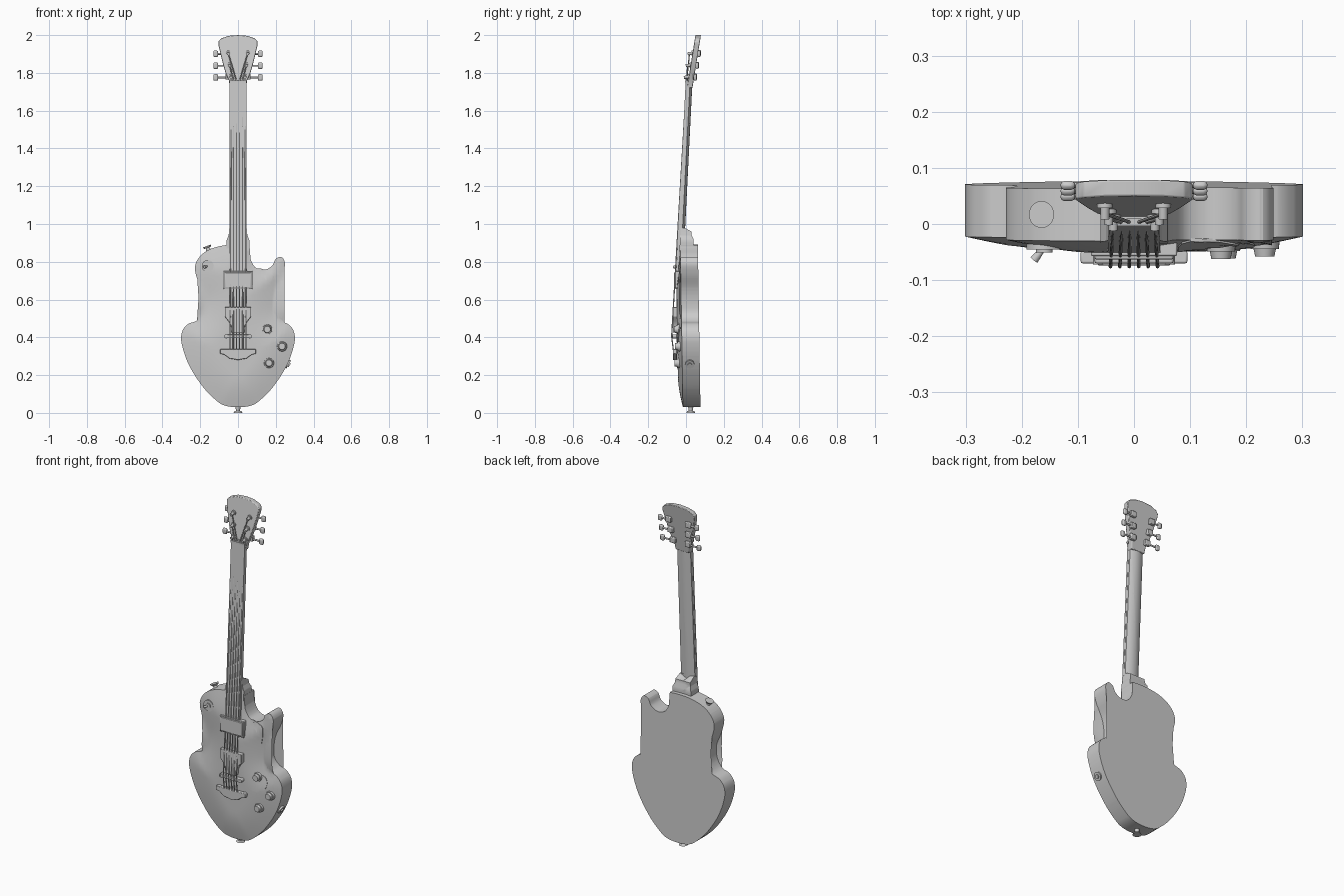
import bpy, bmesh, math
from mathutils import Vector, Matrix
from mathutils.geometry import intersect_point_line

if "Cube" in bpy.data.objects:
    bpy.data.objects.remove(bpy.data.objects["Cube"])

grey = bpy.data.materials.new("plain_grey")
grey.use_nodes = True
grey.diffuse_color = (0.6, 0.6, 0.6, 1)
grey.node_tree.nodes["Principled BSDF"].inputs["Base Color"].default_value = (0.6, 0.6, 0.6, 1)


def finish(name, bm, bevel=0):
    bmesh.ops.recalc_face_normals(bm, faces=bm.faces[:])
    mesh = bpy.data.meshes.new(name)
    bm.to_mesh(mesh)
    bm.free()
    obj = bpy.data.objects.new(name, mesh)
    bpy.context.collection.objects.link(obj)
    mesh.materials.append(grey)
    bpy.ops.object.select_all(action='DESELECT')
    obj.select_set(True)
    bpy.context.view_layer.objects.active = obj
    bpy.ops.object.shade_smooth_by_angle(angle=math.radians(35))
    if bevel:
        mod = obj.modifiers.new("soft_edges", 'BEVEL')
        mod.width, mod.segments = bevel, 2
    return obj


def smooth_loop(pts, steps=5):
    # closed Catmull-Rom curve through the points
    out, n = [], len(pts)
    for i in range(n):
        a, b, c, d = (Vector(pts[(i + k) % n]) for k in (-1, 0, 1, 2))
        for s in range(steps):
            t = s / steps
            out.append(0.5 * (2 * b + (c - a) * t + (2 * a - 5 * b + 4 * c - d) * t ** 2
                              + (3 * b - a - 3 * c + d) * t ** 3))
    return out


def panel(name, outline, front, back, grid=0, bevel=0):
    # x-z outline given thickness between two depth functions
    bm = bmesh.new()
    bm.faces.new([bm.verts.new((p[0], 0, p[1])) for p in outline])
    if grid:
        bmesh.ops.triangulate(bm, faces=bm.faces[:])
        for axis in (0, 2):
            vals = [v.co[axis] for v in bm.verts]
            normal = Vector((axis == 0, 0, axis == 2))
            for k in range(math.ceil(min(vals) / grid), math.ceil(max(vals) / grid)):
                bmesh.ops.bisect_plane(bm, geom=bm.verts[:] + bm.edges[:] + bm.faces[:],
                                       plane_co=normal * k * grid, plane_no=normal)
    verts = bm.verts[:]
    rim = [e for e in bm.edges if e.is_boundary]
    vmap = bmesh.ops.duplicate(bm, geom=verts + bm.edges[:] + bm.faces[:])["vert_map"]
    for e in rim:
        a, b = e.verts
        bm.faces.new((a, b, vmap[b], vmap[a]))
    for v in verts:
        x, z = v.co.x, v.co.z
        v.co.y = back(x, z)
        vmap[v].co.y = front(x, z)
    return finish(name, bm, bevel)


def rod(name, p, q, r, r2=None, sides=16):
    p, q = Vector(p), Vector(q)
    bm = bmesh.new()
    rot = (q - p).to_track_quat('Z', 'Y').to_matrix().to_4x4()
    bmesh.ops.create_cone(bm, cap_ends=True, segments=sides, radius1=r, radius2=r if r2 is None else r2,
                          depth=(q - p).length, matrix=Matrix.Translation((p + q) / 2) @ rot)
    return finish(name, bm)


def box(name, centre, size, bevel=0):
    bm = bmesh.new()
    bmesh.ops.create_cube(bm, size=1, matrix=Matrix.Translation(centre) @ Matrix.Diagonal((*size, 1)))
    return finish(name, bm, bevel)


def flat(y):
    return lambda x, z: y


def mirrored(half):
    return half + [(-x, z) for x, z in reversed(half) if x > 0]


# Body with an arched top
body_outline = smooth_loop([
    (-0.05, 0.89), (-0.14, 0.87), (-0.2, 0.83), (-0.228, 0.77), (-0.21, 0.69), (-0.18, 0.61),
    (-0.185, 0.54), (-0.217, 0.49), (-0.265, 0.47), (-0.296, 0.43), (-0.298, 0.365), (-0.26, 0.254),
    (-0.19, 0.143), (-0.12, 0.07), (-0.07, 0.039), (0, 0.03), (0.07, 0.039), (0.12, 0.07),
    (0.19, 0.143), (0.26, 0.254), (0.298, 0.365), (0.296, 0.43), (0.265, 0.47), (0.217, 0.49),
    (0.185, 0.54), (0.195, 0.645), (0.233, 0.73), (0.249, 0.79), (0.23, 0.825), (0.2, 0.815),
    (0.18, 0.778), (0.137, 0.757), (0.09, 0.772), (0.063, 0.825), (0.06, 0.88), (0.05, 0.89)])


def rim_distance(x, z):
    p, best = Vector((x, z)), 1
    for a, b in zip(body_outline, body_outline[1:] + body_outline[:1]):
        t = min(1, max(0, intersect_point_line(p, a, b)[1]))
        best = min(best, (p - a.lerp(b, t)).length)
    return best


def top(x, z):
    return -0.016 - 0.016 * z - 0.024 * math.sin(min(1, rim_distance(x, z) / 0.17) * math.pi / 2)


panel("body", body_outline, top, lambda x, z: 0.077 - 0.016 * z, grid=0.025)

# Pickguard following the arch
guard = smooth_loop([(0.085, 0.75), (0.165, 0.748), (0.187, 0.72), (0.17, 0.62), (0.135, 0.53),
                     (0.14, 0.47), (0.2, 0.45), (0.215, 0.41), (0.19, 0.37), (0.14, 0.357),
                     (0.09, 0.37), (0.075, 0.41), (0.08, 0.55)], 4)
panel("pickguard", guard, lambda x, z: top(x, z) - 0.003, lambda x, z: top(x, z) + 0.003, grid=0.025)


# Neck, heel and fingerboard
def board(x, z):
    return -0.052 + 0.05 * (z - 0.75)


panel("neck", [(-0.045, 0.8), (0.045, 0.8), (0.043, 1.77), (-0.043, 1.77)],
      lambda x, z: board(x, z) + 0.01,
      lambda x, z: board(x, z) + 0.036 - 0.014 * (x / 0.045) ** 2, grid=0.015)
panel("fingerboard", [(-0.047, 0.75), (0.047, 0.75), (0.044, 1.75), (-0.044, 1.75)],
      board, lambda x, z: board(x, z) + 0.012)
panel("neck_heel", [(-0.06, 0.86), (0.06, 0.86), (0.06, 0.915), (0.05, 0.94), (0.045, 0.98),
                    (-0.045, 0.98), (-0.05, 0.94), (-0.06, 0.915)],
      lambda x, z: board(x, z) + 0.012, lambda x, z: 0.04 if z < 0.93 else (0.03 if z < 0.96 else -0.008),
      grid=0.02)
box("nut", (0, 0.004, 1.755), (0.09, 0.016, 0.012))


# Headstock, leaning back
def head(x, z):
    return 0.01 + 0.16 * (z - 1.75)


panel("headstock", mirrored([(0.043, 1.72), (0.048, 1.76), (0.066, 1.8), (0.083, 1.86), (0.103, 1.945),
                             (0.104, 1.965), (0.09, 1.982), (0.05, 1.996), (0, 2.0)]),
      head, lambda x, z: head(x, z) + 0.029, bevel=0.003)

# Tuners
peg_tops = []
for side, word in ((-1, "right"), (1, "left")):
    for x, z in ((0.037, 1.78), (0.045, 1.842), (0.052, 1.905)):
        y = head(0, z)
        rod(word + "_peg_collar", (side * x, y + 0.005, z), (side * x, y - 0.006, z), 0.014)
        rod(word + "_peg_post", (side * x, y + 0.005, z), (side * x, y - 0.026, z - 0.004), 0.008)
        box(word + "_tuner_housing", (side * (x + 0.012), y + 0.033, z), (0.035, 0.022, 0.032), 0.004)
        rod(word + "_tuner_shaft", (side * x, y + 0.034, z - 0.004), (side * 0.11, y + 0.034, z - 0.004), 0.005)
        box(word + "_tuner_button", (side * 0.118, y + 0.034, z - 0.004), (0.026, 0.016, 0.034), 0.007)
        peg_tops.append((side * x, y - 0.016, z))

# Strings, each outer string running to the lowest peg on its side
peg_order = [peg_tops[i] for i in (0, 1, 2, 5, 4, 3)]
for i, peg in enumerate(peg_order):
    u = i - 2.5
    path = [(u * 0.0168, -0.066, 0.325), (u * 0.0168, -0.076, 0.405), (u * 0.0145, 0.003, 1.755), peg]
    for a, b in zip(path, path[1:]):
        rod("string", a, b, 0.0032, sides=8)

# Pickups
box("neck_pickup_frame", (0, -0.045, 0.703), (0.154, 0.024, 0.096), 0.003)
box("neck_pickup", (0, -0.052, 0.703), (0.14, 0.022, 0.08), 0.003)
panel("bridge_pickup", mirrored([(0, 0.56), (0.07, 0.56), (0.07, 0.51), (0.05, 0.485), (0.036, 0.46),
                                 (0.034, 0.425), (0, 0.425)]),
      flat(-0.07), flat(-0.035), bevel=0.003)

# Bridge and tailpiece
box("bridge", (0, -0.06, 0.405), (0.13, 0.028, 0.018), 0.003)
panel("tailpiece", mirrored([(0, 0.337), (0.095, 0.337), (0.095, 0.313), (0.072, 0.308), (0.045, 0.288),
                             (0, 0.28)]),
      flat(-0.07), flat(-0.048), bevel=0.003)
for s in (-1, 1):
    rod("bridge_post", (s * 0.062, -0.03, 0.405), (s * 0.062, -0.072, 0.405), 0.011)
    rod("tailpiece_post", (s * 0.082, -0.025, 0.325), (s * 0.082, -0.066, 0.325), 0.011)

# Control knobs
for x, z in ((0.155, 0.442), (0.233, 0.352), (0.164, 0.264)):
    y = top(x, z)
    rod("knob_skirt", (x, y + 0.006, z), (x, y - 0.01, z), 0.027, 0.025, 24)
    rod("knob_cap", (x, y - 0.01, z), (x, y - 0.024, z), 0.02, 0.017, 24)

# Selector switch
y = top(-0.16, 0.777)
rod("switch_plate", (-0.16, y + 0.006, 0.777), (-0.16, y - 0.004, 0.777), 0.032, sides=24)
rod("switch_collar", (-0.16, y, 0.777), (-0.16, y - 0.009, 0.777), 0.015)
rod("switch_lever", (-0.16, y, 0.777), (-0.178, y - 0.022, 0.772), 0.004, 0.008)

# Strap buttons and output jack
for name, base, axis in (("upper", (-0.155, 0.017, 0.857), (-0.35, 0, 0.94)),
                         ("lower", (0, 0.025, 0.028), (0, 0, -1))):
    p, d = Vector(base), Vector(axis)
    rod(name + "_strap_button_stem", p - d * 0.005, p + d * 0.02, 0.014, 0.01)
    rod(name + "_strap_button_rim", p + d * 0.018, p + d * 0.028, 0.018, 0.024, 24)
jack, out = Vector((0.262, 0.02, 0.26)), Vector((0.86, 0, -0.5))
rod("jack_plate", jack - out * 0.01, jack + out * 0.008, 0.024, sides=24)
rod("jack_socket", jack, jack + out * 0.014, 0.011)
